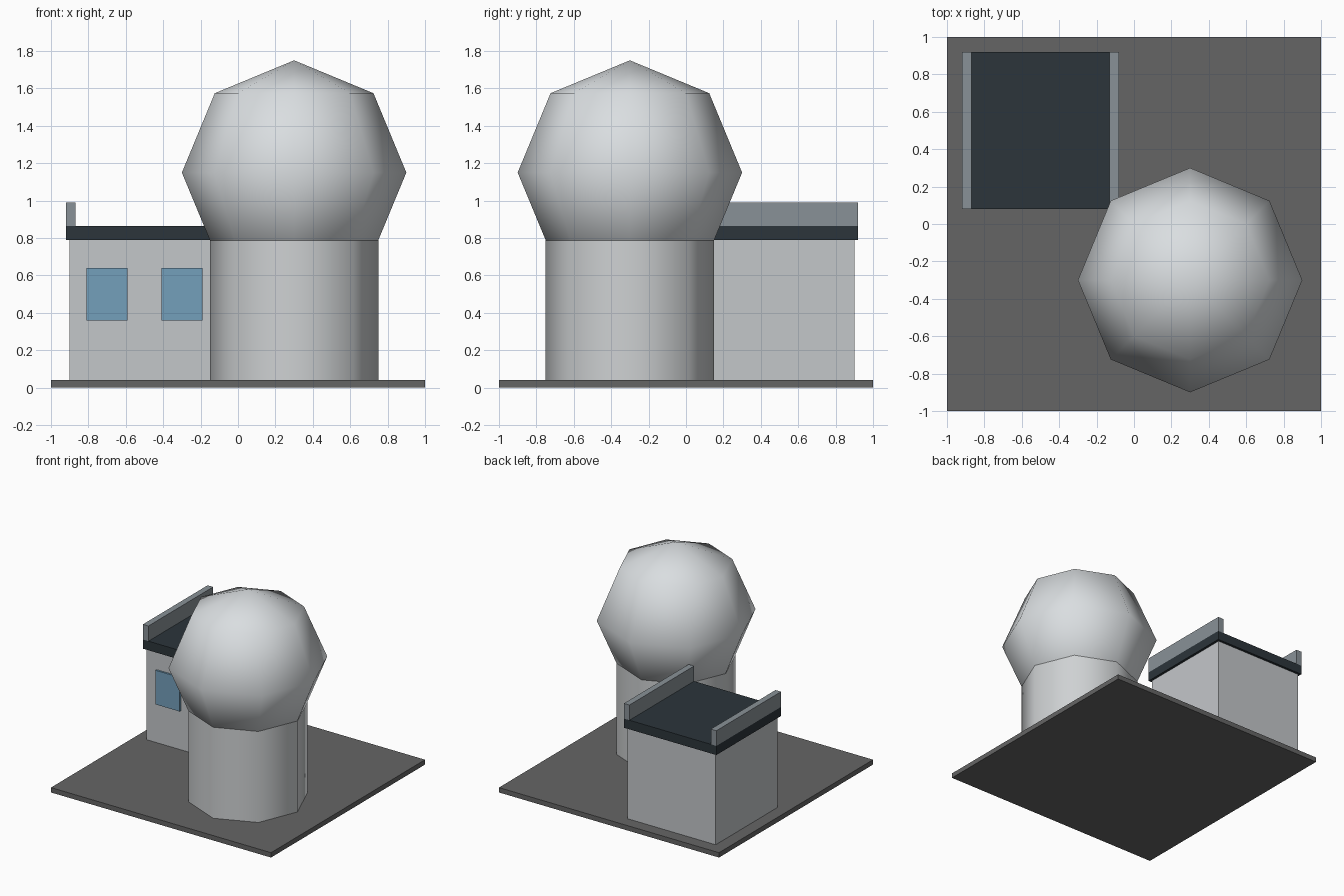
import bpy
import math

default = bpy.data.objects.get("Cube")
if default:
    bpy.data.objects.remove(default, do_unlink=True)


def material(name, rgb):
    mat = bpy.data.materials.new(name)
    mat.use_nodes = True
    colour = (*rgb, 1.0)
    mat.diffuse_color = colour
    mat.node_tree.nodes["Principled BSDF"].inputs["Base Color"].default_value = colour
    return mat


ground_grey = material("ground grey", (0.13, 0.13, 0.13))
wall_grey = material("wall pale grey", (0.55, 0.57, 0.59))
tower_grey = material("tower light grey", (0.62, 0.64, 0.65))
dome_white = material("dome white", (0.70, 0.73, 0.75))
roof_slate = material("roof dark slate", (0.025, 0.035, 0.043))
trim_grey = material("parapet grey", (0.25, 0.285, 0.31))
glass_blue = material("window blue", (0.175, 0.35, 0.50))


def finish(name, mat):
    obj = bpy.context.object
    obj.name = name
    obj.data.name = name
    obj.data.materials.append(mat)
    return obj


def box(name, low, high, mat):
    """Box between two opposite corners."""
    centre = [(a + b) / 2 for a, b in zip(low, high)]
    bpy.ops.mesh.primitive_cube_add(size=1, location=centre)
    obj = finish(name, mat)
    for vert in obj.data.vertices:
        vert.co = [c * (b - a) for c, a, b in zip(vert.co, low, high)]
    return obj


# Ground slab
base_top, wall_top, roof_top = 0.04, 0.79, 0.865
box("ground_slab", (-1, -1, 0), (1, 1, base_top), ground_grey)

# Side building with overhanging roof
box("building_walls", (-0.9, 0.1, base_top), (-0.1, 0.9, wall_top), wall_grey)
box("building_roof", (-0.92, 0.08, wall_top), (-0.08, 0.92, roof_top), roof_slate)

# Parapets along both sides of the roof
for side, x in (("right", -0.92), ("left", -0.13)):
    box(f"parapet_{side}", (x, 0.08, roof_top), (x + 0.05, 0.92, 0.99), trim_grey)

# Front windows
for side, x in (("right", -0.7), ("left", -0.3)):
    box(f"window_{side}", (x - 0.11, 0.085, 0.36), (x + 0.11, 0.105, 0.64), glass_blue)

# Eight-sided tower
sides = 8
tower_x, tower_y = 0.3, -0.3
bpy.ops.mesh.primitive_cylinder_add(
    vertices=sides, radius=0.45, depth=wall_top - base_top,
    location=(tower_x, tower_y, (base_top + wall_top) / 2))
finish("tower", tower_grey)
bpy.ops.object.shade_smooth_by_angle(angle=math.radians(60))

# Faceted dome resting on the tower
bpy.ops.mesh.primitive_uv_sphere_add(
    segments=sides, ring_count=4, radius=0.6, location=(tower_x, tower_y, 1.15))
finish("dome", dome_white)
bpy.ops.object.shade_smooth_by_angle(angle=math.radians(60))
